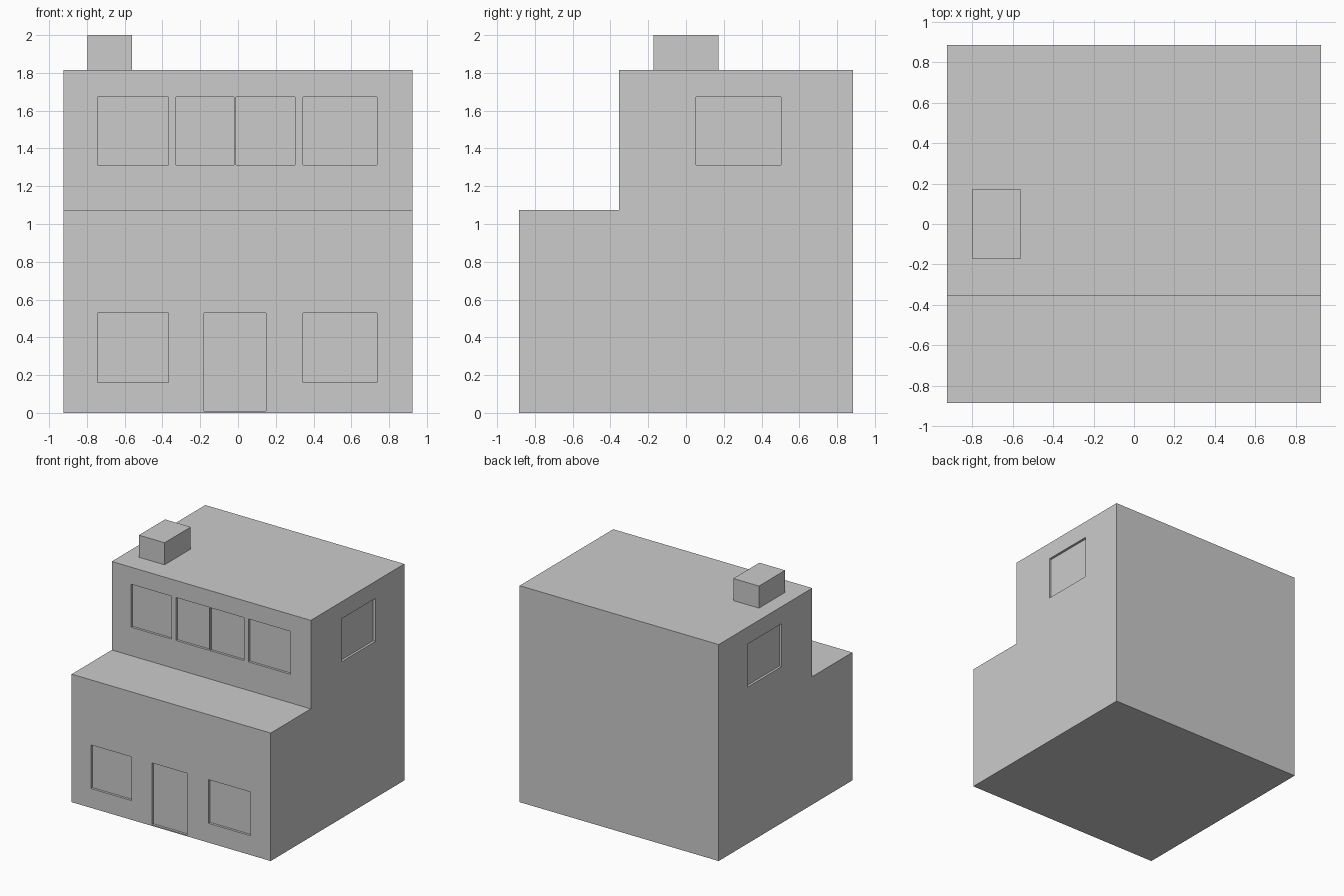
import bpy
import bmesh

if "Cube" in bpy.data.objects:
    bpy.data.objects.remove(bpy.data.objects["Cube"])


def new_object(name, bm):
    bmesh.ops.recalc_face_normals(bm, faces=bm.faces[:])
    mesh = bpy.data.meshes.new(name)
    bm.to_mesh(mesh)
    bm.free()
    obj = bpy.data.objects.new(name, mesh)
    bpy.context.collection.objects.link(obj)
    return obj


def add_box(bm, x, y, z):
    verts = bmesh.ops.create_cube(bm, size=1)["verts"]
    for v in verts:
        v.co = [(a + b) / 2 + c * (b - a) for (a, b), c in zip((x, y, z), v.co)]


W, D = 0.923, 0.885           # half width and half depth
STEP_Y, STEP_Z, ROOF = -0.354, 1.073, 1.815
RECESS = 0.02

# House body: stepped side profile extruded across the width
profile = [(-D, 0), (D, 0), (D, ROOF), (STEP_Y, ROOF), (STEP_Y, STEP_Z), (-D, STEP_Z)]
bm = bmesh.new()
face = bm.faces.new([bm.verts.new((-W, y, z)) for y, z in profile])
ext = bmesh.ops.extrude_face_region(bm, geom=[face])["geom"]
bmesh.ops.translate(bm, vec=(2 * W, 0, 0),
                    verts=[g for g in ext if isinstance(g, bmesh.types.BMVert)])
house = new_object("house_body", bm)

# Recesses for windows and door
upper, lower = (1.312, 1.672), (0.162, 0.528)
left, right = (-0.745, -0.368), (0.344, 0.736)
bm = bmesh.new()
for x in (left, (-0.327, -0.020), (-0.010, 0.302), right):
    add_box(bm, x, (STEP_Y - 0.1, STEP_Y + RECESS), upper)
for x in (left, right):
    add_box(bm, x, (-D - 0.1, -D + RECESS), lower)
add_box(bm, (-0.179, 0.149), (-D - 0.1, -D + RECESS), (0.01, 0.528))
for x in ((-W - 0.1, -W + RECESS), (W - RECESS, W + 0.1)):
    add_box(bm, x, (0.053, 0.502), upper)
cutter = new_object("opening_cutter", bm)
cutter.hide_render = True

mod = house.modifiers.new("openings", "BOOLEAN")
mod.operation = "DIFFERENCE"
mod.solver = "EXACT"
mod.object = cutter
bpy.context.view_layer.objects.active = house
bpy.ops.object.modifier_apply(modifier=mod.name)
bpy.data.objects.remove(cutter)

# Chimney block on the flat roof
bm = bmesh.new()
add_box(bm, (-0.798, -0.560), (-0.173, 0.173), (ROOF, 2.0))
new_object("chimney", bm)
